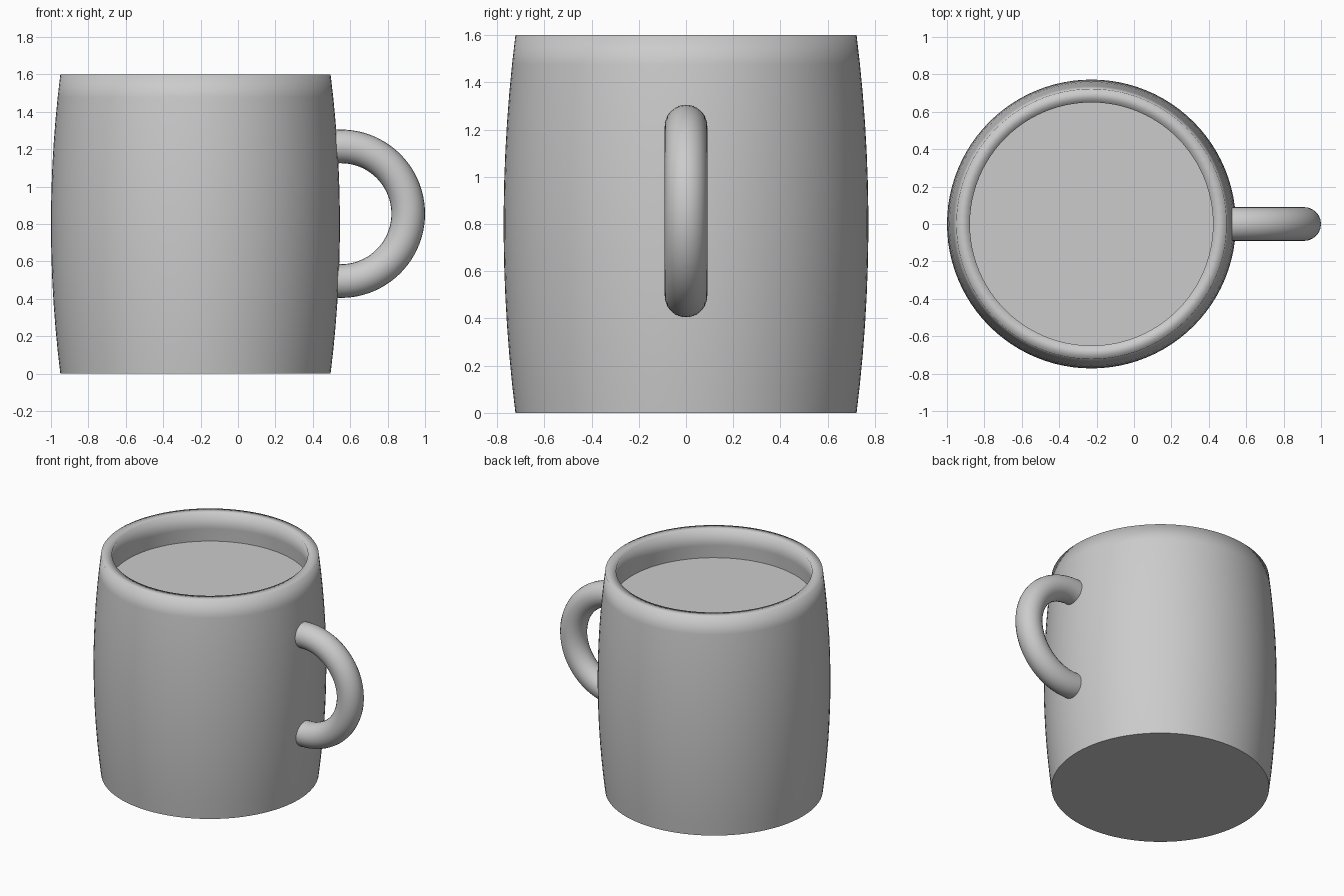
import bpy, bmesh, math

if "Cube" in bpy.data.objects:
    bpy.data.objects.remove(bpy.data.objects["Cube"])

CX = -0.2275      # axis of the mug body
SIDES = 96

grey = bpy.data.materials.new("plain_grey")
grey.diffuse_color = (0.6, 0.6, 0.6, 1)
grey.use_nodes = True
grey.node_tree.nodes["Principled BSDF"].inputs["Base Color"].default_value = grey.diffuse_color


def finish(name, bm, location):
    bmesh.ops.recalc_face_normals(bm, faces=bm.faces)
    mesh = bpy.data.meshes.new(name)
    bm.to_mesh(mesh)
    bm.free()
    mesh.materials.append(grey)
    obj = bpy.data.objects.new(name, mesh)
    obj.location = location
    bpy.context.collection.objects.link(obj)
    return obj


def ring(bm, radius, z):
    return [bm.verts.new((radius * math.cos(2 * math.pi * i / SIDES),
                          radius * math.sin(2 * math.pi * i / SIDES), z))
            for i in range(SIDES)]


def bridge(bm, a, b):
    n = len(a)
    for i in range(n):
        bm.faces.new((a[i], a[(i + 1) % n], b[(i + 1) % n], b[i])).smooth = True


def bulge(z):
    return 0.05 * (1 - ((z - 0.8) / 0.8) ** 2)


# Mug body: barrel-shaped outer wall, rim, and hollow inside
bm = bmesh.new()
profile = [(0.7225 + bulge(1.6 * i / 13), 1.6 * i / 13) for i in range(14)]
profile += [(0.65 + 0.7 * bulge(z), z) for z in (1.6, 1.48, 1.36, 1.1, 0.8, 0.5, 0.1)]
rings = [ring(bm, r, z) for r, z in profile]
for a, b in zip(rings, rings[1:]):
    bridge(bm, a, b)
for cap in (rings[0], rings[-1]):
    face = bm.faces.new(cap)
    for e in face.edges:
        e.smooth = False
finish("mug_body", bm, (CX, 0, 0))

# Drink surface: flat disc just below the rim
bm = bmesh.new()
bm.faces.new(ring(bm, 0.67, 0))
drink = finish("drink_surface", bm, (CX, 0, 1.387))

# Handle: part of a torus whose ends sink into the wall
bm = bmesh.new()
sections = []
STEPS, TUBE = 48, 24
for i in range(STEPS + 1):
    a = math.radians(-99 + 198 * i / STEPS)
    sec = []
    for j in range(TUBE):
        t = 2 * math.pi * j / TUBE
        r = 0.36 + 0.09 * math.cos(t)
        sec.append(bm.verts.new((r * math.cos(a), 0.09 * math.sin(t), r * math.sin(a))))
    sections.append(sec)
for a, b in zip(sections, sections[1:]):
    bridge(bm, a, b)
for end in (sections[0], sections[-1]):
    for e in bm.faces.new(end).edges:
        e.smooth = False
finish("handle", bm, (0.55, 0, 0.855))
